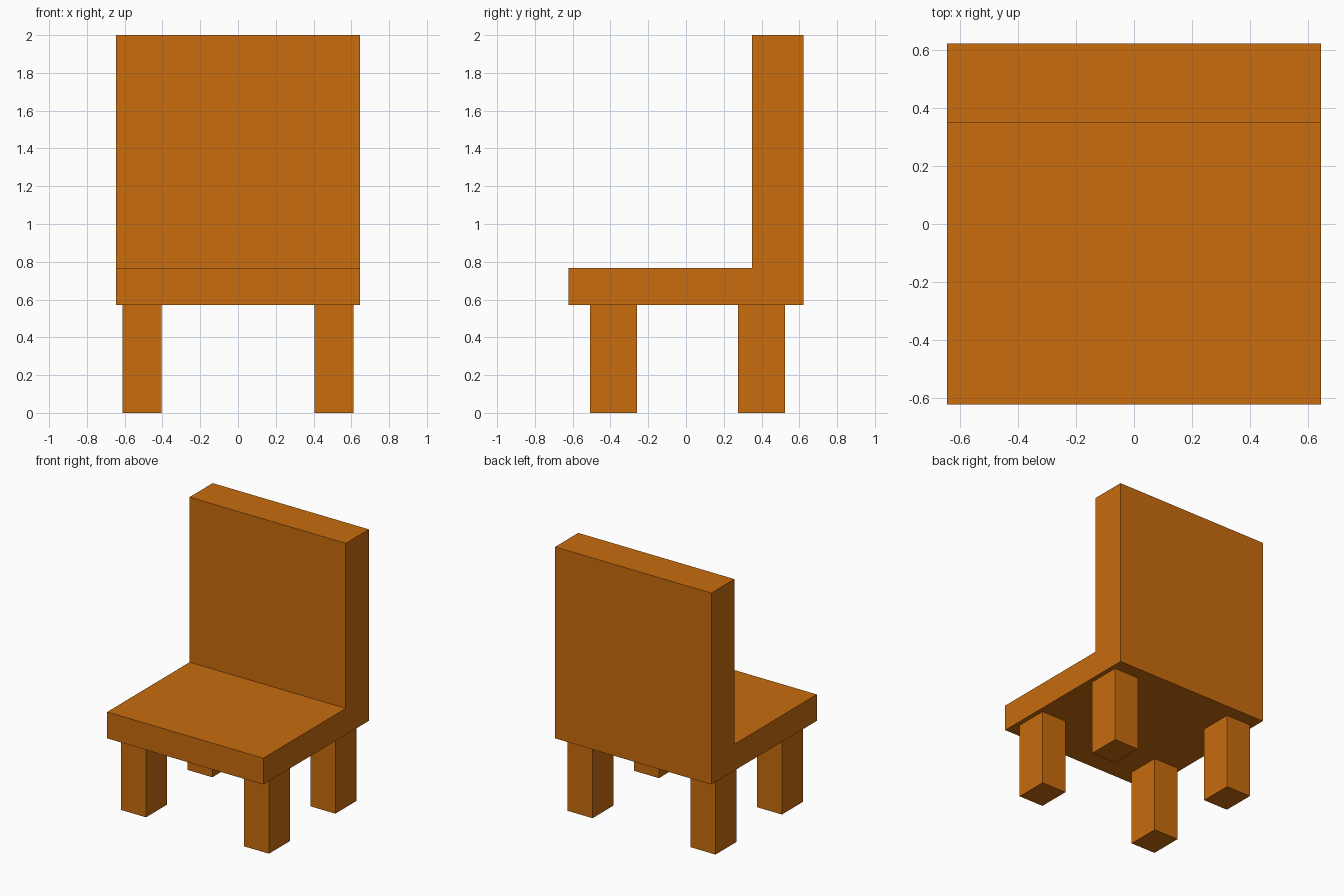
import bpy
import bmesh

if "Cube" in bpy.data.objects:
    bpy.data.objects.remove(bpy.data.objects["Cube"])

wood = bpy.data.materials.new("orange wood")
wood.diffuse_color = (0.58, 0.15, 0.004, 1)
wood.use_nodes = True
wood.node_tree.nodes["Principled BSDF"].inputs["Base Color"].default_value = wood.diffuse_color


def extrude_profile(name, points, direction):
    """Make a solid by extruding a flat polygon along a direction."""
    bm = bmesh.new()
    face = bm.faces.new([bm.verts.new(p) for p in points])
    result = bmesh.ops.extrude_face_region(bm, geom=[face], use_keep_orig=True)
    moved = [v for v in result["geom"] if isinstance(v, bmesh.types.BMVert)]
    bmesh.ops.translate(bm, verts=moved, vec=direction)
    bmesh.ops.recalc_face_normals(bm, faces=bm.faces[:])
    mesh = bpy.data.meshes.new(name)
    bm.to_mesh(mesh)
    bm.free()
    mesh.materials.append(wood)
    obj = bpy.data.objects.new(name, mesh)
    bpy.context.collection.objects.link(obj)
    return obj


# Seat and backrest: one L-shaped side profile (y, z) across the width
HALF_WIDTH = 0.645
SEAT_BOTTOM, SEAT_TOP = 0.57, 0.767
profile = [(-0.623, SEAT_BOTTOM), (0.623, SEAT_BOTTOM), (0.623, 2.0),
           (0.35, 2.0), (0.35, SEAT_TOP), (-0.623, SEAT_TOP)]
extrude_profile("seat_and_backrest",
                [(-HALF_WIDTH, y, z) for y, z in profile],
                (2 * HALF_WIDTH, 0, 0))

# Legs: a block at each corner, left and right mirrored
for row, y0, y1 in (("front", -0.507, -0.259), ("back", 0.276, 0.524)):
    for side, x0, x1 in (("left", -0.611, -0.405), ("right", 0.405, 0.611)):
        extrude_profile(f"{row}_{side}_leg",
                        [(x0, y0, 0), (x1, y0, 0), (x1, y1, 0), (x0, y1, 0)],
                        (0, 0, SEAT_BOTTOM))
